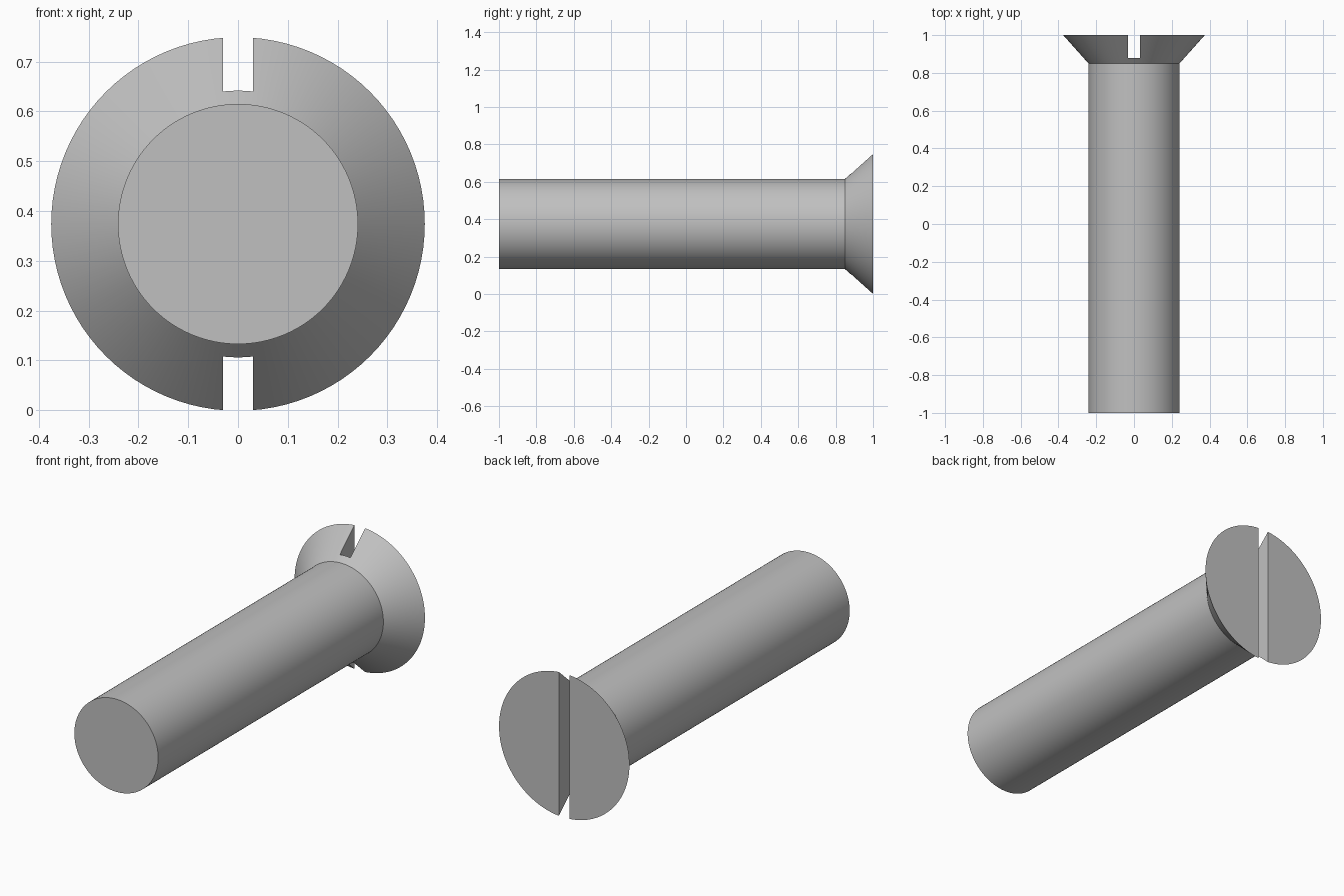
import bpy
import bmesh
import math
from mathutils import Matrix

cube = bpy.data.objects.get("Cube")
if cube:
    bpy.data.objects.remove(cube, do_unlink=True)

AXIS_Z = 0.374
SEGMENTS = 96
SHANK_R, HEAD_R = 0.241, 0.375
TIP_Y, NECK_Y, TOP_Y = -1.0, 0.85, 1.0
SLOT_WIDTH, SLOT_FLOOR_Y = 0.061, 0.88

steel = bpy.data.materials.new("grey steel")
steel.use_nodes = True
colour = (0.53, 0.53, 0.53, 1)
steel.diffuse_color = colour
steel.node_tree.nodes["Principled BSDF"].inputs["Base Color"].default_value = colour


def add_object(name, bm):
    bmesh.ops.recalc_face_normals(bm, faces=bm.faces)
    mesh = bpy.data.meshes.new(name)
    bm.to_mesh(mesh)
    bm.free()
    mesh.materials.append(steel)
    obj = bpy.data.objects.new(name, mesh)
    bpy.context.collection.objects.link(obj)
    return obj


def lathe(name, profile):
    """Closed solid turned around the y axis from (radius, y) pairs."""
    bm = bmesh.new()
    rings = []
    for radius, y in profile:
        angles = [math.tau * i / SEGMENTS for i in range(SEGMENTS)]
        rings.append([bm.verts.new((radius * math.cos(a), y, AXIS_Z + radius * math.sin(a)))
                      for a in angles])
    for low, high in zip(rings, rings[1:]):
        for i in range(SEGMENTS):
            j = (i + 1) % SEGMENTS
            bm.faces.new((low[i], low[j], high[j], high[i]))
    bm.faces.new(rings[0])
    bm.faces.new(rings[-1])
    return add_object(name, bm)


# Shank and countersunk head in one solid
screw = lathe("countersunk_screw", [(SHANK_R, TIP_Y), (SHANK_R, NECK_Y), (HEAD_R, TOP_Y)])

# Straight driver slot across the head
depth = 0.3
bm = bmesh.new()
bmesh.ops.create_cube(bm, size=1, matrix=Matrix.Translation((0, SLOT_FLOOR_Y + depth / 2, AXIS_Z))
                      @ Matrix.Diagonal((SLOT_WIDTH, depth, 1, 1)))
cutter = add_object("slot_cutter", bm)
cutter.hide_render = True

cut = screw.modifiers.new("slot", "BOOLEAN")
cut.operation = "DIFFERENCE"
cut.solver = "EXACT"
cut.object = cutter

bpy.ops.object.select_all(action="DESELECT")
screw.select_set(True)
bpy.context.view_layer.objects.active = screw
bpy.ops.object.modifier_apply(modifier=cut.name)
bpy.data.objects.remove(cutter, do_unlink=True)

# Smooth round walls, sharp rims
bpy.ops.object.shade_smooth_by_angle(angle=math.radians(30))
